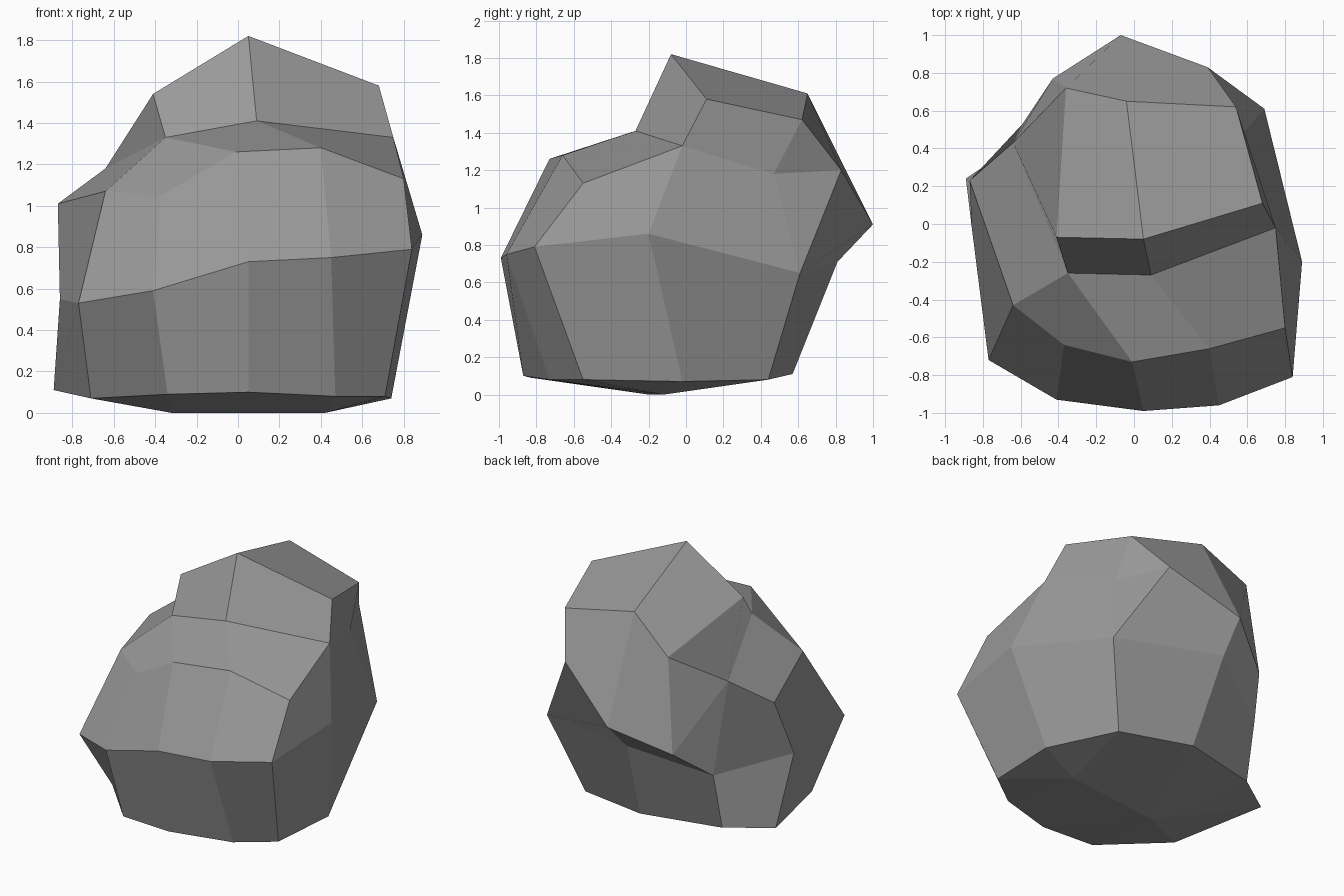
import bpy
import bmesh

# Remove the default cube only
cube = bpy.data.objects.get("Cube")
if cube:
    bpy.data.objects.remove(cube, do_unlink=True)


def make_material(name, colour):
    mat = bpy.data.materials.new(name)
    mat.use_nodes = True
    mat.diffuse_color = colour
    shader = next(n for n in mat.node_tree.nodes if n.type == "BSDF_PRINCIPLED")
    shader.inputs["Base Color"].default_value = colour
    shader.inputs["Roughness"].default_value = 1
    return mat


bm = bmesh.new()
corner = {}


def add_corners(letters, points):
    """Name each corner of a cross-section with one letter."""
    for letter, point in zip(letters, points):
        corner[letter] = bm.verts.new(point)


def add_facet(letters):
    """Make one flat facet, dropping repeated corners."""
    ring = list(dict.fromkeys(letters))
    if len(ring) > 2:
        bm.faces.new([corner[c] for c in ring])


def add_band(lower, upper):
    """Wrap a closed band of facets between two cross-sections."""
    for i in range(len(lower)):
        add_facet(lower[i - 1] + lower[i] + upper[i] + upper[i - 1])


# Ridge that the stone rests on
add_corners("xy", [(-.32, -.2, 0), (.42, -.12, 0)])

# Foot: lowest cross-section, counter-clockwise from the front right corner
add_corners("abcdefghij", [
    (-.71, -.43, .07), (-.34, -.83, .09), (.05, -.87, .1), (.47, -.73, .08),
    (.71, -.55, .08), (.74, -.02, .07), (.5, .44, .08), (-.03, .57, .11),
    (-.6, .44, .11), (-.89, .24, .11)])

# Waist: widest cross-section
add_corners("klmnopqrst", [
    (-.77, -.72, .53), (-.41, -.93, .59), (.05, -.99, .73), (.45, -.96, .75),
    (.84, -.81, .79), (.89, -.2, .86), (.69, .61, .65), (-.09, .81, .71),
    (-.59, .53, .52), (-.86, -.01, .55)])

# Shoulder: sloping cross-section, high at the left and back
add_corners("ABCDEFGHIJKL", [
    (-.64, -.43, 1.07), (-.37, -.64, 1.05), (-.01, -.73, 1.26),
    (.4, -.66, 1.28), (.8, -.55, 1.13), (.75, -.02, 1.33), (.57, .47, 1.18),
    (.39, .83, 1.2), (-.07, 1, .91), (-.43, .77, .72), (-.64, .43, 1.18),
    (-.87, .23, 1.01)])

# Crown: raised block on top
add_corners("MNPQRSTU", [
    (.05, -.08, 1.82), (-.41, -.07, 1.54), (.68, .11, 1.58),
    (-.35, -.26, 1.33), (.09, -.27, 1.41), (.54, .62, 1.47),
    (-.04, .65, 1.61), (-.36, .72, 1.39)])

add_band("xxxyyyyxxx", "abcdefghij")
add_band("abcdefghij", "klmnopqrst")
add_band("klmnopqqrsst", "ABCDEFGHIJKL")
for facet in ("ABCQ", "CDRQ", "DEFR", "FGSP", "GHS", "HITS", "IJUT", "JKU",
              "KLAQ", "KQNU", "QRMN", "RFPM", "PSTM", "TUNM"):
    add_facet(facet)

bmesh.ops.recalc_face_normals(bm, faces=bm.faces)
mesh = bpy.data.meshes.new("boulder")
bm.to_mesh(mesh)
bm.free()
mesh.materials.append(make_material("stone grey", (.32, .32, .32, 1)))
boulder = bpy.data.objects.new("boulder", mesh)
bpy.context.collection.objects.link(boulder)
